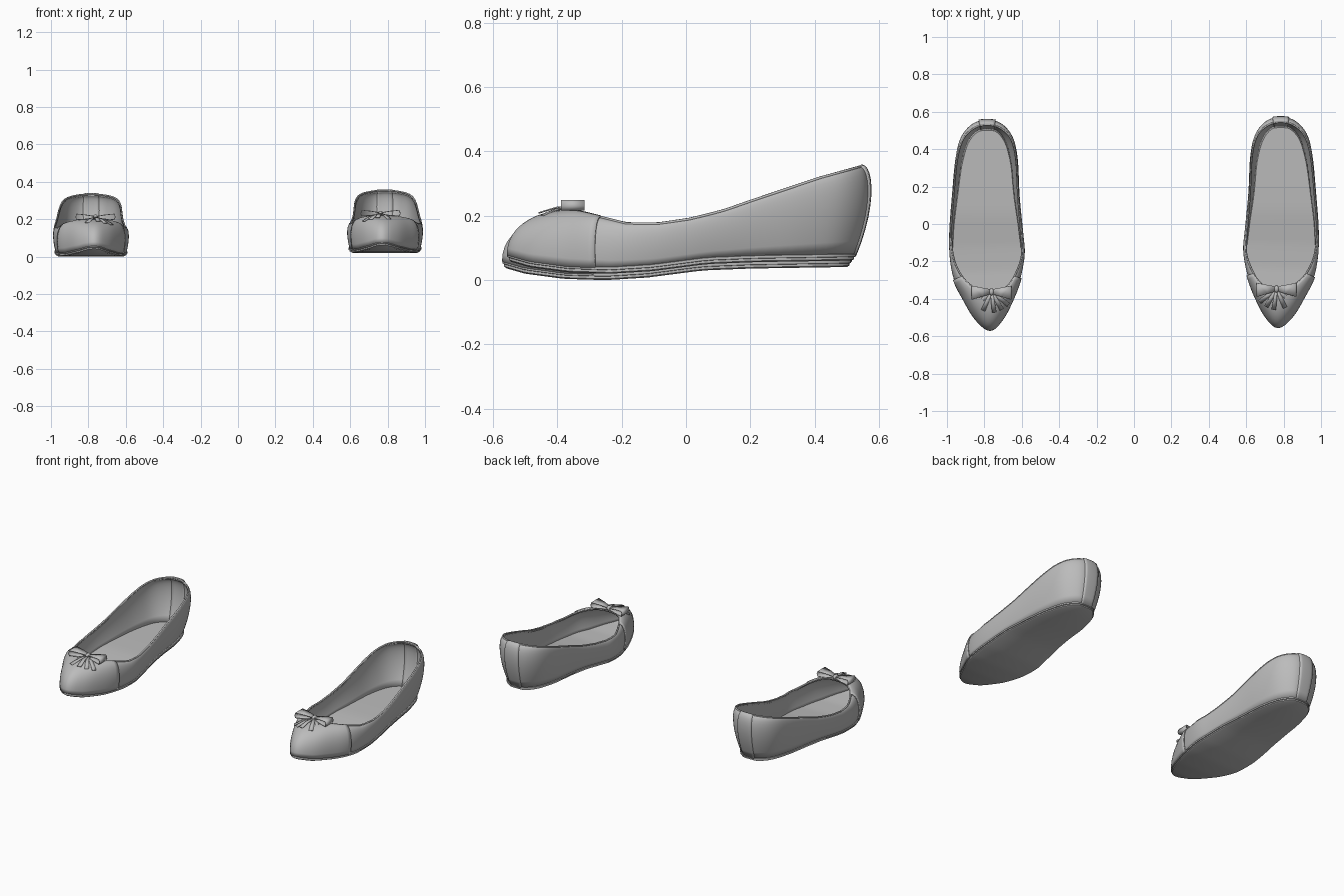
import bpy, math
from mathutils import Vector, Matrix

if "Cube" in bpy.data.objects:
    bpy.data.objects.remove(bpy.data.objects["Cube"])

grey = bpy.data.materials.new("plain grey")
grey.use_nodes = True
grey.diffuse_color = (0.5, 0.5, 0.5, 1)
grey.node_tree.nodes["Principled BSDF"].inputs["Base Color"].default_value = grey.diffuse_color

STEPS, ROWS = 5, 12
parts = []

# Stations from the toe tip round the outer side, heel and inner side: widest outline, then topline
STATIONS = [
    (-.77, -.568, -.765, -.36), (-.85, -.51, -.82, -.355), (-.92, -.40, -.865, -.335),
    (-.97, -.30, -.92, -.28), (-.99, -.18, -.965, -.18), (-.99, -.04, -.978, -.04),
    (-.975, .15, -.965, .15), (-.955, .35, -.945, .35), (-.925, .47, -.91, .46),
    (-.86, .545, -.85, .515), (-.785, .56, -.785, .53), (-.71, .545, -.72, .515),
    (-.65, .47, -.66, .46), (-.622, .35, -.63, .35), (-.61, .15, -.62, .15),
    (-.59, -.04, -.605, -.04), (-.58, -.16, -.60, -.17), (-.60, -.29, -.64, -.28),
    (-.64, -.40, -.68, -.335), (-.70, -.51, -.72, -.355)]
RIM_Z = [(-.36, .195), (-.28, .175), (-.2, .155), (-.1, .155), (0, .17), (.1, .195),
         (.2, .23), (.4, .297), (.53, .333)]
SOLE_Z = [(-.58, .043), (-.5, .02), (-.38, .004), (-.25, 0), (-.12, .008), (.05, .03),
          (.2, .036), (.57, .042)]
TUCK = [(-.57, .002), (-.3, .015), (0, .018), (.3, .03), (.56, .052)]


def interp(pairs, y):
    if y <= pairs[0][0]:
        return pairs[0][1]
    for (a, p), (b, q) in zip(pairs, pairs[1:]):
        if y <= b:
            return p + (q - p) * (y - a) / (b - a)
    return pairs[-1][1]


def smooth_loop(points):
    """Closed Catmull-Rom curve through the points."""
    n, out = len(points), []
    for i in range(n):
        a, b, c, d = (points[(i + k) % n] for k in (-1, 0, 1, 2))
        for s in range(STEPS):
            t = s / STEPS
            out.append(b + (c - a) * t / 2 + (a * 2 - b * 5 + c * 4 - d) * t * t / 2
                       + (b * 3 - a - c * 3 + d) * t ** 3 / 2)
    return out


def inset(loop, amount):
    n, out = len(loop), []
    for i, p in enumerate(loop):
        t = (loop[(i + 1) % n] - loop[i - 1]).normalized()
        out.append(p + Vector((t.y, -t.x)) * amount(p.y))
    return out


def add_mesh(name, verts, faces, thickness=0, offset=0):
    mesh = bpy.data.meshes.new(name)
    mesh.from_pydata(verts, [], faces)
    mesh.materials.append(grey)
    ob = bpy.data.objects.new(name, mesh)
    bpy.context.collection.objects.link(ob)
    if thickness:
        mod = ob.modifiers.new("thickness", "SOLIDIFY")
        mod.thickness, mod.offset = thickness, offset
    parts.append(ob)
    return ob


wide = smooth_loop([Vector(s[:2]) for s in STATIONS])
rim = smooth_loop([Vector(s[2:]) for s in STATIONS])
base = inset(wide, lambda y: interp(TUCK, y))
N = len(wide)


def lift(loop, dz):
    return [Vector((p.x, p.y, interp(SOLE_Z, p.y) + dz)) for p in loop]


def wall(i):
    """Curved wall profile from the sole edge up to the topline."""
    i %= N
    z0, z1 = interp(SOLE_Z, base[i].y) + .018, interp(RIM_Z, rim[i].y)
    m = wide[i] + (wide[i] - base[i]) * .3
    q = m.lerp(rim[i], .4)
    ctrl = [base[i].to_3d(), m.to_3d(), q.to_3d(), rim[i].to_3d()]
    for c, k in zip(ctrl, (0, .6, 1, 1)):
        c.z = z0 + (z1 - z0) * k
    for r in range(ROWS):
        t = r / (ROWS - 1)
        u = 1 - t
        yield ctrl[0] * u ** 3 + ctrl[1] * 3 * t * u * u + ctrl[2] * 3 * t * t * u + ctrl[3] * t ** 3


def shell(name, first, last, thickness, offset):
    """Wall panel between two samples of the outline."""
    cols = range(first, last + 1)
    verts = [p for i in cols for p in wall(i)]
    faces = [(c * ROWS + r, c * ROWS + r + 1, (c + 1) * ROWS + r + 1, (c + 1) * ROWS + r)
             for c in range(len(cols) - 1) for r in range(ROWS - 1)]
    return add_mesh(name, verts, faces, thickness, offset)


def slab(name, loops):
    """Solid from stacked loops, capped with strips across the shoe."""
    verts = [p for loop in loops for p in loop]
    faces = [(k * N + i, (k + 1) * N + i, (k + 1) * N + (i + 1) % N, k * N + (i + 1) % N)
             for k in range(len(loops) - 1) for i in range(N)]
    top = (len(loops) - 1) * N
    for i in range(N // 2):
        quad = list(dict.fromkeys((i, i + 1, N - i - 1, (N - i) % N)))
        faces.append(quad)
        faces.append([top + v for v in reversed(quad)])
    return add_mesh(name, verts, faces)


# Sole with a stepped welt, and the insole
edge = inset(base, lambda y: -.005)
slab("sole", [lift(inset(base, lambda y: .008), 0), lift(base, .004), lift(base, .011),
              lift(edge, .012), lift(edge, .02), lift(base, .021)])
slab("insole", [lift(inset(base, lambda y: .006), .02), lift(inset(base, lambda y: .008), .03)])

# Upper, overlaid toe cap and heel strip
shell("upper", 0, N, .01, -1)
shell("toe_cap", -3 * STEPS, 3 * STEPS, .006, 1)
heel = N // 2
shell("heel_strip", heel - 3, heel + 3, .018, -.2)

# Thin binding along the topline
curve = bpy.data.curves.new("topline_binding", "CURVE")
curve.dimensions, curve.bevel_depth, curve.bevel_resolution = "3D", .005, 1
spline = curve.splines.new("POLY")
spline.points.add(N - 1)
for point, p in zip(spline.points, rim):
    point.co = (p.x, p.y, interp(RIM_Z, p.y), 1)
spline.use_cyclic_u = True
curve.materials.append(grey)
binding = bpy.data.objects.new("topline_binding", curve)
bpy.context.collection.objects.link(binding)
parts.append(binding)


# Bow: ribbons given as (position, half width) along a path
def ribbon(name, path, across):
    verts = [p + across * w * s for p, w in path for s in (-1, 1)]
    faces = [(2 * k, 2 * k + 1, 2 * k + 3, 2 * k + 2) for k in range(len(path) - 1)]
    add_mesh(name, verts, faces, .004)


knot = Vector((-.762, -.362, .211))
for side, label in ((-1, "outer"), (1, "inner")):
    loop = [(0, .003, .012), (.05, .012, .024), (.1, .017, .036), (.106, 0, .036),
            (.1, -.013, .036), (.05, -.01, .024), (0, -.003, .012)]
    ribbon("bow_loop_" + label, [(knot + Vector((side * x, -.05 * x, z)), w) for x, z, w in loop],
           Vector((0, 1, 0)))
for dx, dy in ((-.085, -.075), (-.045, -.1), (.015, -.11), (.055, -.095), (.09, -.07)):
    tip = Vector((dx, dy, -.018 - .25 * abs(dx)))
    ribbon("bow_tail", [(knot, .006), (knot + tip * .5 + Vector((0, 0, .006)), .01), (knot + tip, .012)],
           Vector((-dy, dx, 0)).normalized())
bpy.ops.mesh.primitive_uv_sphere_add(segments=12, ring_count=8, radius=1)
centre = bpy.context.object
centre.name = "bow_knot"
centre.data.transform(Matrix.Translation(knot) @ Matrix.Diagonal((.014, .02, .014, 1)))
centre.data.materials.append(grey)
parts.append(centre)

# Mirrored second shoe, set slightly back and up
flip = Matrix.Translation((0, .015, .02)) @ Matrix.Diagonal((-1, 1, 1, 1))
for ob in list(parts):
    twin = ob.copy()
    twin.data = ob.data.copy()
    twin.data.transform(flip)
    if twin.type == "MESH":
        twin.data.flip_normals()
    bpy.context.collection.objects.link(twin)
    ob.name, twin.name = "right_" + ob.name, "left_" + ob.name
    parts.append(twin)

bpy.ops.object.select_all(action="DESELECT")
for ob in parts:
    if ob.type == "MESH":
        ob.select_set(True)
        bpy.context.view_layer.objects.active = ob
bpy.ops.object.shade_smooth_by_angle(angle=math.radians(35))
